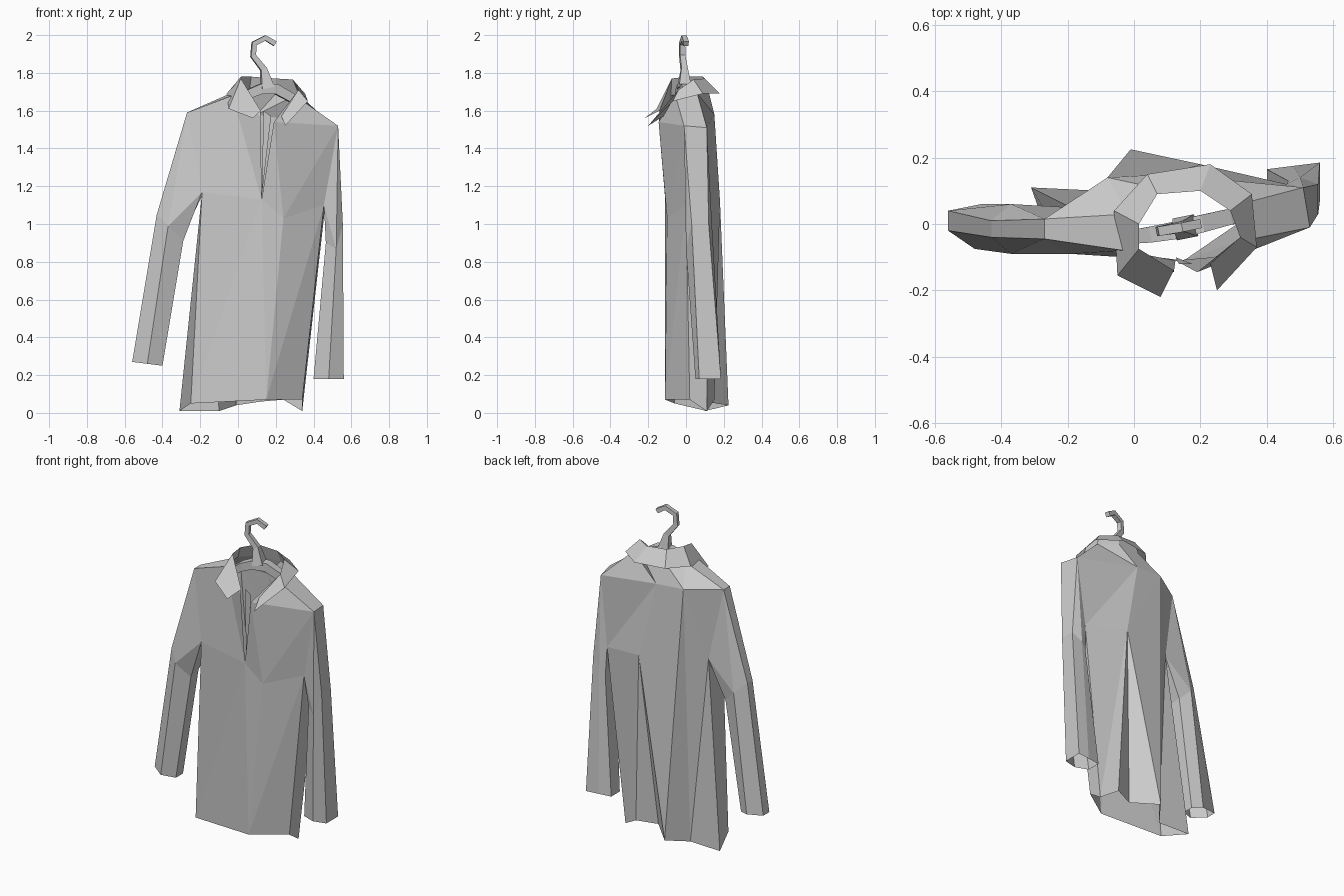
import bpy
import bmesh
from mathutils import Vector

cube = bpy.data.objects.get("Cube")
if cube:
    bpy.data.objects.remove(cube, do_unlink=True)

# One plain grey for everything
grey = bpy.data.materials.new("plain_grey")
grey.use_nodes = True
shade = (0.6, 0.6, 0.6, 1)
grey.diffuse_color = shade
grey.node_tree.nodes["Principled BSDF"].inputs["Base Color"].default_value = shade


def finish(bm, name):
    """Turn a bmesh into a flat-shaded object."""
    bmesh.ops.remove_doubles(bm, verts=bm.verts, dist=0.0005)
    bmesh.ops.recalc_face_normals(bm, faces=bm.faces)
    mesh = bpy.data.meshes.new(name)
    bm.to_mesh(mesh)
    bm.free()
    mesh.materials.append(grey)
    obj = bpy.data.objects.new(name, mesh)
    bpy.context.collection.objects.link(obj)
    return obj


def face(bm, *points):
    bm.faces.new([bm.verts.new(p) for p in points])


def strip(bm, first, second, closed=False):
    """Join two rows of points with quads."""
    count = len(first)
    for i in range(count if closed else count - 1):
        j = (i + 1) % count
        face(bm, first[i], first[j], second[j], second[i])


def sleeve(bm, front, armpit_front, armpit_back, back, elbow, cuff):
    """Join a four-point armhole to a six-sided elbow and cuff."""
    e = elbow
    face(bm, front, e[0], e[1])
    face(bm, front, e[1], armpit_front)
    face(bm, armpit_front, e[1], e[2])
    face(bm, armpit_front, e[2], e[3], armpit_back)
    face(bm, armpit_back, e[3], e[4])
    face(bm, armpit_back, e[4], back)
    face(bm, back, e[4], e[5])
    face(bm, back, e[5], e[0], front)
    strip(bm, elbow, cuff, closed=True)


# Neckline, running from the right front edge round the back to the left
neck = [(.12, -.145, 1.57), (-.03, -.08, 1.68), (-.02, .03, 1.70),
        (.06, .11, 1.70), (.21, .12, 1.70), (.32, .06, 1.69),
        (.33, -.05, 1.66), (.19, -.145, 1.54)]
neck_rf, neck_rs, neck_rb, nape_r, nape_l, neck_lb, neck_ls, neck_lf = neck

# Shoulder and armpit corners
shoulder_rf, shoulder_rb = (-.27, -.045, 1.59), (-.27, .015, 1.59)
armpit_rf, armpit_rb = (-.19, -.09, 1.17), (-.19, .05, 1.15)
shoulder_lf, shoulder_lb = (.53, -.01, 1.52), (.51, .11, 1.51)
armpit_lf, armpit_lb = (.455, .0, 1.10), (.46, .12, 1.08)

# Creases of the chest and back
slit, chest = (.125, -.11, 1.13), (.24, -.10, 1.03)
yoke_r, yoke_l, pleat = (-.08, .14, 1.59), (.10, .15, 1.58), (.20, .18, 1.12)

# Hem corners
hem_rf, hem_mid, hem_lf = (-.25, -.06, .05), (.15, -.11, .07), (.34, .02, .07)
hem_lb, hem_b1, hem_b2 = (.34, .11, .01), (.24, .15, .07), (.12, .10, .06)
hem_b3, hem_b4, hem_rb = (-.01, .225, .04), (-.10, .10, .01), (-.31, .11, .01)

bm = bmesh.new()

# Front panels and shoulder tops
face(bm, neck_rf, neck_rs, slit)
face(bm, neck_rs, shoulder_rf, armpit_rf, slit)
face(bm, slit, armpit_rf, hem_rf)
face(bm, slit, hem_rf, hem_mid)
face(bm, slit, hem_mid, chest)
face(bm, neck_lf, slit, chest)
face(bm, neck_lf, chest, shoulder_lf)
face(bm, neck_lf, shoulder_lf, neck_ls)
face(bm, chest, armpit_lf, shoulder_lf)
face(bm, chest, hem_mid, armpit_lf)
face(bm, hem_mid, hem_lf, armpit_lf)
face(bm, neck_rs, neck_rb, shoulder_rb, shoulder_rf)
face(bm, neck_ls, shoulder_lf, shoulder_lb, neck_lb)

# Sides
face(bm, armpit_rf, armpit_rb, hem_rb, hem_rf)
face(bm, armpit_lf, hem_lf, hem_lb, armpit_lb)

# Back yoke
face(bm, nape_r, nape_l, yoke_l, yoke_r)
face(bm, neck_rb, nape_r, yoke_r)
face(bm, neck_rb, yoke_r, shoulder_rb)
face(bm, nape_l, neck_lb, yoke_l)
face(bm, neck_lb, shoulder_lb, yoke_l)

# Back panels with pleats
face(bm, yoke_l, shoulder_lb, armpit_lb)
face(bm, yoke_l, armpit_lb, pleat)
face(bm, yoke_l, pleat, yoke_r)
face(bm, pleat, armpit_lb, hem_lb)
face(bm, pleat, hem_lb, hem_b1)
face(bm, pleat, hem_b1, hem_b2)
face(bm, pleat, hem_b2, hem_b3)
face(bm, pleat, hem_b3, yoke_r)
face(bm, yoke_r, hem_b3, hem_b4)
face(bm, yoke_r, hem_b4, armpit_rb)
face(bm, armpit_rb, hem_b4, hem_rb)
face(bm, yoke_r, armpit_rb, shoulder_rb)

# Sleeves
sleeve(bm, shoulder_rf, armpit_rf, armpit_rb, shoulder_rb,
       [(-.43, -.04, 1.05), (-.37, -.09, .99), (-.29, -.05, .91),
        (-.30, .04, .92), (-.37, .06, .99), (-.43, .01, 1.05)],
       [(-.56, -.02, .27), (-.48, -.075, .26), (-.40, -.04, .25),
        (-.40, .03, .25), (-.46, .06, .26), (-.56, .04, .27)])
sleeve(bm, shoulder_lf, armpit_lf, armpit_lb, shoulder_lb,
       [(.555, .03, 1.0), (.52, .0, .87), (.465, .03, .90),
        (.465, .13, .90), (.50, .14, .95), (.555, .12, 1.0)],
       [(.56, .07, .18), (.48, .05, .18), (.40, .08, .18),
        (.40, .165, .18), (.48, .175, .18), (.56, .185, .18)])
finish(bm, "shirt_body")

# Collar: an inner stand and an outer flap folded over it
fold = [(.12, -.14, 1.60), (.015, -.075, 1.77), (.015, .0, 1.78),
        (.07, .09, 1.78), (.20, .10, 1.77), (.29, .04, 1.765),
        (.32, -.04, 1.71), (.23, -.12, 1.57)]
edge = [(.08, -.22, 1.56), (-.05, -.155, 1.61), (-.06, .04, 1.69),
        (.04, .15, 1.69), (.23, .18, 1.69), (.355, .09, 1.69),
        (.37, -.07, 1.65), (.25, -.20, 1.52)]
bm = bmesh.new()
strip(bm, neck, fold)
strip(bm, fold, edge)
finish(bm, "collar")

# Button band under the open slit
bm = bmesh.new()
face(bm, (.135, -.12, 1.60), (.175, -.12, 1.57), (.125, -.10, 1.14))
finish(bm, "button_band")


def rod(name, path, width):
    """Sweep a square section along a path of points and radius factors."""
    bm = bmesh.new()
    rings = []
    points = [Vector(p[:3]) for p in path]
    for i, point in enumerate(points):
        ahead = points[min(i + 1, len(points) - 1)]
        behind = points[max(i - 1, 0)]
        along = (ahead - behind).normalized()
        depth = Vector((-.2, 1, 0)).normalized()
        side = along.cross(depth).normalized()
        r = width * path[i][3]
        rings.append([point + side * a * r + depth * b * r
                      for a, b in ((1, 1), (1, -1), (-1, -1), (-1, 1))])
    for first, second in zip(rings, rings[1:]):
        strip(bm, first, second, closed=True)
    face(bm, *rings[0])
    face(bm, *rings[-1])
    finish(bm, name)


# Hanger
rod("hanger_hook", [(.195, .0, 1.955, 1), (.145, -.01, 1.985, 1),
                    (.085, -.02, 1.955, 1), (.08, -.02, 1.89, 1),
                    (.135, -.01, 1.82, 1.2), (.155, -.01, 1.72, 2.4)], .014)
rod("hanger_arms", [(-.02, -.04, 1.64, .8), (.06, -.03, 1.69, 1),
                    (.12, -.02, 1.715, 1.1), (.20, .0, 1.715, 1.1),
                    (.28, .02, 1.67, 1), (.36, .03, 1.61, .8)], .024)
